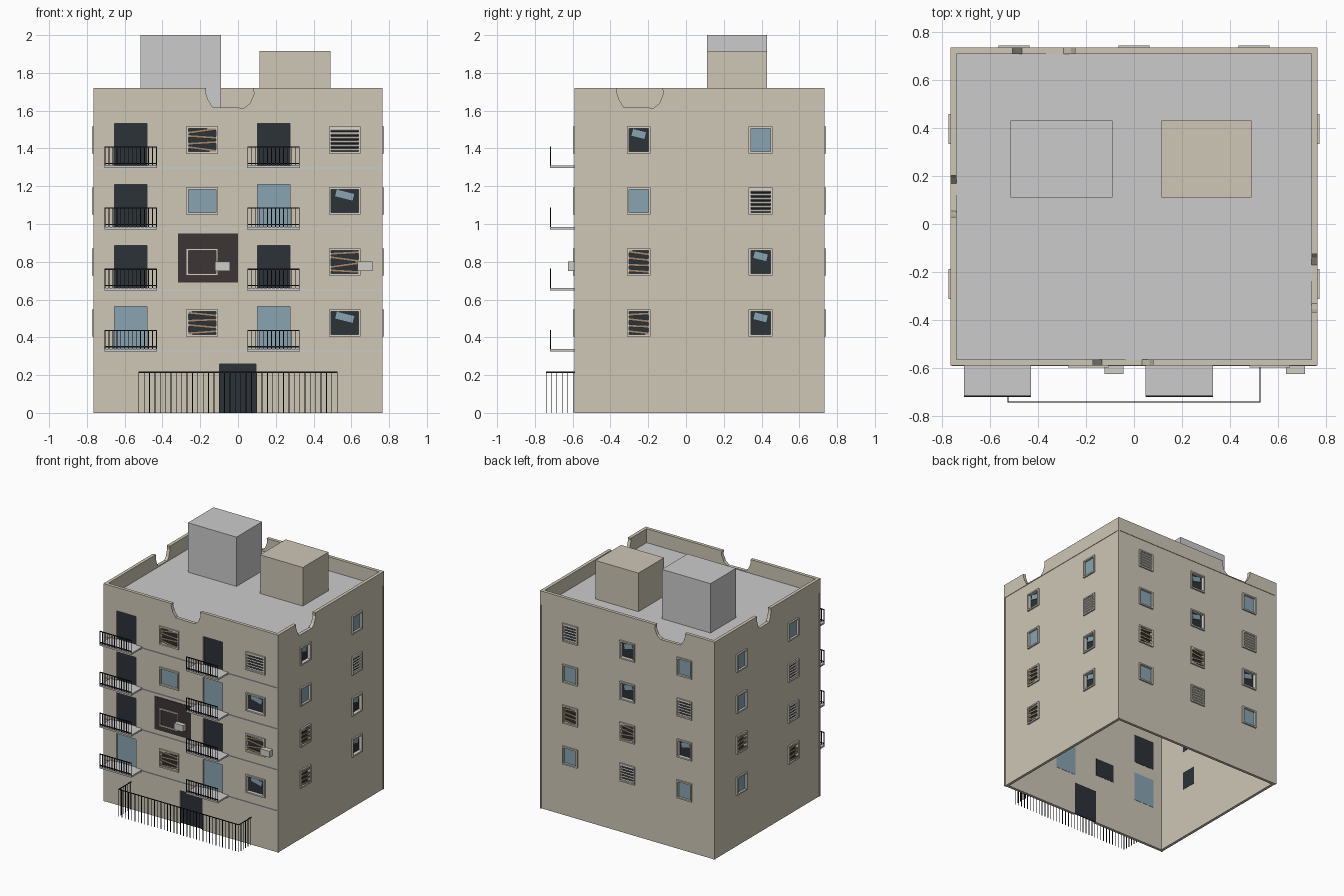
import bpy, bmesh, math, random
from mathutils import Matrix, Vector

if "Cube" in bpy.data.objects:
    bpy.data.objects.remove(bpy.data.objects["Cube"])

random.seed(4)
X, Y0, Y1, TOP, T = 0.76, -0.585, 0.73, 1.61, 0.022
FLOORS = [0.325 + 0.3235 * i for i in range(4)]
COL = {
    "wall": (0.62, 0.57, 0.47, 1), "frame": (0.66, 0.63, 0.56, 1),
    "glass": (0.25, 0.37, 0.44, 1), "dark": (0.025, 0.032, 0.04, 1),
    "wood": (0.36, 0.26, 0.16, 1), "iron": (0.012, 0.012, 0.014, 1),
    "soot": (0.045, 0.035, 0.035, 1), "white": (0.62, 0.62, 0.58, 1),
}
MATS = {}
for key, c in COL.items():
    MATS[key] = bpy.data.materials.new(key)
    MATS[key].diffuse_color = c


# wall frames: local (along wall, outward, up) -> world
def wall_frame(origin, along, out):
    m = Matrix.Identity(4)
    m.col[0] = Vector((*along, 0, 0))
    m.col[1] = Vector((*out, 0, 0))
    m.col[3] = Vector((*origin, 0, 1))
    return m


WORLD = Matrix.Identity(4)
FRONT = wall_frame((0, Y0), (1, 0), (0, -1))
BACK = wall_frame((0, Y1), (1, 0), (0, 1))
RIGHT = wall_frame((X, 0), (0, 1), (1, 0))
LEFT = wall_frame((-X, 0), (0, 1), (-1, 0))
parts = {}


def mesh_of(part):
    return parts.setdefault(part, bmesh.new())


def box(part, m, u, d, z, tilt=0, pitch=0):
    """Box given by (min, max) on each local axis, turned about its centre."""
    size = [r[1] - r[0] for r in (u, d, z)]
    mid = [(r[1] + r[0]) / 2 for r in (u, d, z)]
    rot = Matrix.Rotation(math.radians(tilt), 4, 'Y') @ Matrix.Rotation(math.radians(pitch), 4, 'X')
    bmesh.ops.create_cube(mesh_of(part), size=1,
                          matrix=m @ Matrix.Translation(mid) @ rot @ Matrix.Diagonal((*size, 1)))


def prism(part, m, pts, d0, d1):
    bm = mesh_of(part)
    a, b = [[bm.verts.new(m @ Vector((u, d, z))) for u, z in pts] for d in (d0, d1)]
    bm.faces.new(a)
    bm.faces.new(b[::-1])
    for i in range(len(pts)):
        j = (i + 1) % len(pts)
        bm.faces.new((a[i], b[i], b[j], a[j]))


def ring(part, grow, z0, z1):
    """Four-sided hollow wall, open above and below."""
    bm = mesh_of(part)
    loops = []
    for off, z in ((grow, z0), (grow, z1), (-T, z1), (-T, z0)):
        loops.append([bm.verts.new((x, y, z)) for x, y in (
            (-X - off, Y0 - off), (X + off, Y0 - off), (X + off, Y1 + off), (-X - off, Y1 + off))])
    for k in range(4):
        p, q = loops[k], loops[(k + 1) % 4]
        for i in range(4):
            j = (i + 1) % 4
            bm.faces.new((p[i], p[j], q[j], q[i]))


def window(m, u, floor, w, kind):
    z, h, b = floor + 0.15, 0.143, 0.011
    u0, u1, z0, z1 = u - w / 2, u + w / 2, z - h / 2, z + h / 2
    for r in ((u0, u0 + b), (u1 - b, u1)):
        box("window_frames", m, r, (-0.015, 0.012), (z0, z1))
    for r in ((z0, z0 + b), (z1 - b, z1)):
        box("window_frames", m, (u0, u1), (-0.015, 0.012), r)
    if kind == "empty":
        return
    box("cut_openings", m, (u0 + .004, u1 - .004), (-0.05, 0.05), (z0 + .004, z1 - .004))
    if kind == "glass":
        box("window_panes", m, (u0, u1), (-0.012, -0.004), (z0, z1))
        return
    box("dark_openings", m, (u0, u1), (-0.024, -0.018), (z0, z1))
    if kind == "broken":
        box("glass_shards", m, (u - w * .3, u + w * .3), (-0.012, -0.007), (z + .01, z + .052), 14)
    elif kind == "boards":
        for k, s in enumerate((-1, 1, -1, 1)):
            c = z - 0.048 + k * 0.032
            box("boards", m, (u - w * .48, u + w * .48), (0.002, 0.01),
                (c - .007, c + .007), random.choice((-1, 1)) * random.uniform(2, 9))
    else:
        for k in range(6):
            c = z - 0.054 + k * 0.0215
            box("shutter_slats", m, (u0 + b, u1 - b), (-0.008, 0.008), (c - .005, c + .005), 0, 30)


# walls, parapet, roof and roof sheds
ring("walls", 0, 0, TOP)
ring("parapet", 0.004, TOP, 1.72)
box("roof", WORLD, (-X + .01, X - .01), (Y0 + .01, Y1 - .01), (TOP - .03, TOP))
box("roof_shed_tall", WORLD, (-0.515, -0.09), (0.11, 0.43), (TOP - .01, 2.0))
box("roof_shed_low", WORLD, (0.115, 0.49), (0.11, 0.43), (TOP - .01, 1.915))
for x in (-X, X):
    for y in (Y0, Y1):
        sx, sy = (-1 if x < 0 else 1), (-1 if y < 0 else 1)
        box("corner_strips", WORLD, sorted((x - sx * .008, x + sx * .004)),
            sorted((y - sy * .008, y + sy * .004)), (0, TOP))

# broken gaps in the parapet: centre and width on each wall
for m, c, w in ((FRONT, -0.045, 0.26), (RIGHT, -0.245, 0.25), (LEFT, 0.115, 0.18), (BACK, -0.375, 0.27)):
    outline = [(-.47, 1.75), (-.49, 1.70), (-.44, 1.66), (-.34, 1.618), (.3, 1.615),
               (.42, 1.64), (.5, 1.69), (.46, 1.75)]
    prism("cut_gaps", m, [(c + a * w, z) for a, z in outline], -0.06, 0.06)

# windows, listed from the lowest storey up
G, K, B, S, E = "glass", "broken", "boards", "shutter", "empty"
for m, u, w, kinds in (
        (FRONT, -0.19, .168, (B, E, G, B)), (FRONT, 0.565, .168, (K, B, K, S)),
        (RIGHT, -0.25, .126, (B, B, G, K)), (RIGHT, 0.395, .126, (K, K, S, G)),
        (LEFT, -0.25, .126, (B, S, S, G)), (LEFT, 0.395, .126, (G, B, G, G)),
        (BACK, 0.5, .13, (G, B, G, S)), (BACK, 0, .13, (S, B, K, K)),
        (BACK, -0.5, .13, (G, K, S, G))):
    for f, kind in zip(FLOORS, kinds):
        window(m, u, f, w, kind)

# balcony doors, slabs and railings
for u, kinds in ((-0.568, (G, K, K, K)), (0.188, (G, K, G, K))):
    for f, kind in zip(FLOORS, kinds):
        z = (f + .01, f + .237)
        box("cut_openings", FRONT, (u - .086, u + .086), (-0.05, 0.05), z)
        box("door_panes" if kind == G else "dark_openings", FRONT,
            (u - .09, u + .09), (-0.024, -0.014), (z[0] - .003, z[1] + .003))
        box("balcony_slabs", FRONT, (u - .14, u + .14), (0, 0.135), (f, f + .013))
        for zz in (f + .025, f + .112):
            box("balcony_railings", FRONT, (u - .138, u + .138), (.129, .135), (zz - .003, zz + .003))
        for k in range(14):
            c = u - .136 + k * .272 / 13
            box("balcony_railings", FRONT, (c - .002, c + .002), (.13, .134), (f + .01, f + .112))

# storey ledges, entrance, burnt patch and cooling units
for f in FLOORS:
    box("storey_ledges", FRONT, (-X, X), (-0.005, 0.006), (f - .004, f + .005))
box("cut_openings", FRONT, (-0.098, 0.096), (-0.05, 0.05), (-0.02, 0.26))
box("entrance_door", FRONT, (-0.102, 0.1), (-0.024, -0.014), (0, 0.264))
box("burnt_patch", FRONT, (-0.318, 0), (-0.005, 0.004), (0.69, 0.95))
for u in (-0.083, 0.672):
    box("cooling_units", FRONT, (u - .04, u + .04), (0, 0.04), (0.752, 0.802))

# street fence: front run and two returns
F = 0.525
box("street_fence", FRONT, (-F, F), (.153, .157), (.212, .218))
for k in range(38):
    c = -F + k * 2 * F / 37
    box("street_fence", FRONT, (c - .002, c + .002), (.153, .157), (0, .215))
for u in (-F, F):
    box("street_fence", FRONT, (u - .002, u + .002), (0, .157), (.212, .218))
    for k in range(5):
        c = .012 + k * .029
        box("street_fence", FRONT, (u - .002, u + .002), (c - .002, c + .002), (0, .215))

# turn the collected parts into objects
PAINT = {
    "walls": "wall", "parapet": "wall", "corner_strips": "wall", "roof_shed_low": "wall",
    "window_frames": "frame", "shutter_slats": "frame", "window_panes": "glass",
    "door_panes": "glass", "glass_shards": "glass", "dark_openings": "dark",
    "entrance_door": "dark", "boards": "wood", "balcony_railings": "iron",
    "street_fence": "iron", "burnt_patch": "soot", "cooling_units": "white",
}
objs = {}
for name, bm in parts.items():
    bmesh.ops.recalc_face_normals(bm, faces=bm.faces)
    me = bpy.data.meshes.new(name)
    bm.to_mesh(me)
    bm.free()
    objs[name] = bpy.data.objects.new(name, me)
    bpy.context.collection.objects.link(objs[name])
    if name in PAINT:
        me.materials.append(MATS[PAINT[name]])

# cut the openings and gaps
for target, cutter in (("walls", "cut_openings"), ("parapet", "cut_gaps")):
    mod = objs[target].modifiers.new("cut", 'BOOLEAN')
    mod.operation, mod.solver, mod.object = 'DIFFERENCE', 'EXACT', objs[cutter]
    objs[cutter].hide_render = True
    bpy.context.view_layer.objects.active = objs[target]
    bpy.ops.object.modifier_apply(modifier=mod.name)
    bpy.data.objects.remove(objs[cutter])

for m in bpy.data.materials:
    if m.users and not m.is_grease_pencil:
        m.use_nodes = True
        m.node_tree.nodes["Principled BSDF"].inputs["Base Color"].default_value = m.diffuse_color
